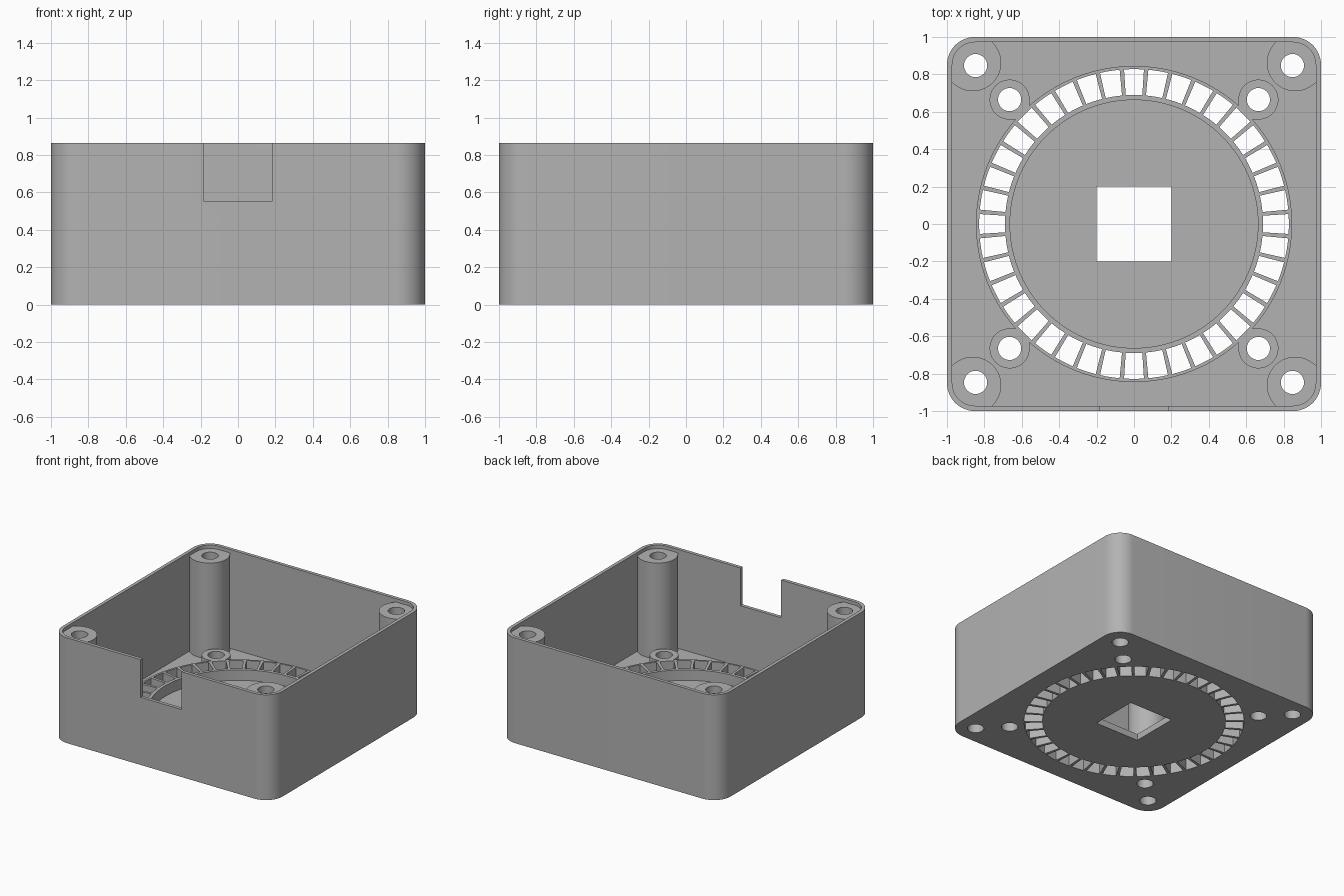
import bpy, bmesh
from math import cos, sin, radians

cube = bpy.data.objects.get("Cube")
if cube:
    bpy.data.objects.remove(cube, do_unlink=True)

HEIGHT, FLOOR, WALL, CORNER = 0.865, 0.053, 0.028, 0.15
POST_TOP, RING_TOP = 0.837, 0.14
SIGNS = [(sx, sy) for sx in (-1, 1) for sy in (-1, 1)]

grey = bpy.data.materials.new("Plain grey")
grey.use_nodes = True
grey.diffuse_color = (0.45, 0.45, 0.45, 1)
grey.node_tree.nodes["Principled BSDF"].inputs["Base Color"].default_value = grey.diffuse_color


def arc(cx, cy, r, start, end, steps):
    angles = [radians(start + (end - start) * i / steps) for i in range(steps + 1)]
    return [(cx + r * cos(a), cy + r * sin(a)) for a in angles]


def circle(cx, cy, r, steps=48):
    return arc(cx, cy, r, 0, 360, steps)[:-1]


def rectangle(x0, x1, y0, y1):
    return [(x0, y0), (x1, y0), (x1, y1), (x0, y1)]


def rounded_square(half, r):
    c = half - r
    corners = [(c, c), (-c, c), (-c, -c), (c, -c)]
    return [p for i, (x, y) in enumerate(corners)
            for p in arc(x, y, r, 90 * i, 90 * i + 90, 12)]


def prisms(name, outlines, z0, z1):
    """One object holding an upright prism for each outline."""
    bm = bmesh.new()
    for outline in outlines:
        low = [bm.verts.new((x, y, z0)) for x, y in outline]
        high = [bm.verts.new((x, y, z1)) for x, y in outline]
        bm.faces.new(low)
        bm.faces.new(high)
        for i in range(len(low)):
            j = (i + 1) % len(low)
            bm.faces.new((low[i], low[j], high[j], high[i]))
    bmesh.ops.recalc_face_normals(bm, faces=bm.faces)
    mesh = bpy.data.meshes.new(name)
    bm.to_mesh(mesh)
    bm.free()
    mesh.materials.append(grey)
    ob = bpy.data.objects.new(name, mesh)
    bpy.context.collection.objects.link(ob)
    return ob


def select(ob):
    bpy.ops.object.select_all(action='DESELECT')
    ob.select_set(True)
    bpy.context.view_layer.objects.active = ob


def combine(ob, other, operation):
    mod = ob.modifiers.new(other.name, 'BOOLEAN')
    mod.operation, mod.solver, mod.object = operation, 'EXACT', other
    select(ob)
    bpy.ops.object.modifier_apply(modifier=mod.name)
    bpy.data.objects.remove(other, do_unlink=True)


# Open-topped shell
box = prisms("enclosure_box", [rounded_square(1, CORNER)], 0, HEIGHT)
combine(box, prisms("cavity", [rounded_square(1 - WALL, CORNER - WALL)], FLOOR, 1), 'DIFFERENCE')

# Tall corner posts, trimmed to stay inside the wall
posts = prisms("corner_posts", [circle(sx * 0.862, sy * 0.862, 0.152) for sx, sy in SIGNS],
               FLOOR / 2, POST_TOP)
combine(posts, prisms("post_trim", [rounded_square(0.986, CORNER - 0.014)], 0, 1), 'INTERSECT')
combine(box, posts, 'UNION')

# Raised vent ring with four screw lugs, each squared off towards the ring
combine(box, prisms("vent_ring", [circle(0, 0, 0.845, 120)], FLOOR / 2, RING_TOP), 'UNION')
LUG, LUG_R = 0.665, 0.107
lug = arc(LUG, LUG, LUG_R, -90, 180, 36) + [(LUG - LUG_R, LUG - LUG_R)]
lugs = [[(sx * x, sy * y) for x, y in lug] for sx, sy in SIGNS]
combine(box, prisms("screw_lugs", lugs, FLOOR / 2, RING_TOP), 'UNION')
combine(box, prisms("ring_centre", [circle(0, 0, 0.663, 120)], FLOOR, 0.5), 'DIFFERENCE')

# Radial vent slots, screw holes and the square opening, all cut right through
HALF = 3.68
slots = [arc(0, 0, 0.828, 9 * i - HALF, 9 * i + HALF, 3) +
         arc(0, 0, 0.69, 9 * i + HALF, 9 * i - HALF, 3) for i in range(40)]
holes = [circle(sx * c, sy * c, 0.062, 32) for c in (0.847, LUG) for sx, sy in SIGNS]
opening = [rectangle(-0.2, 0.2, -0.2, 0.2)]
combine(box, prisms("through_cuts", slots + holes + opening, -0.1, 1), 'DIFFERENCE')

# Cable notch in the front wall
combine(box, prisms("cable_notch", [rectangle(-0.185, 0.185, -1.1, -0.9)], 0.555, 1), 'DIFFERENCE')

select(box)
bpy.ops.object.shade_smooth_by_angle(angle=radians(30))
